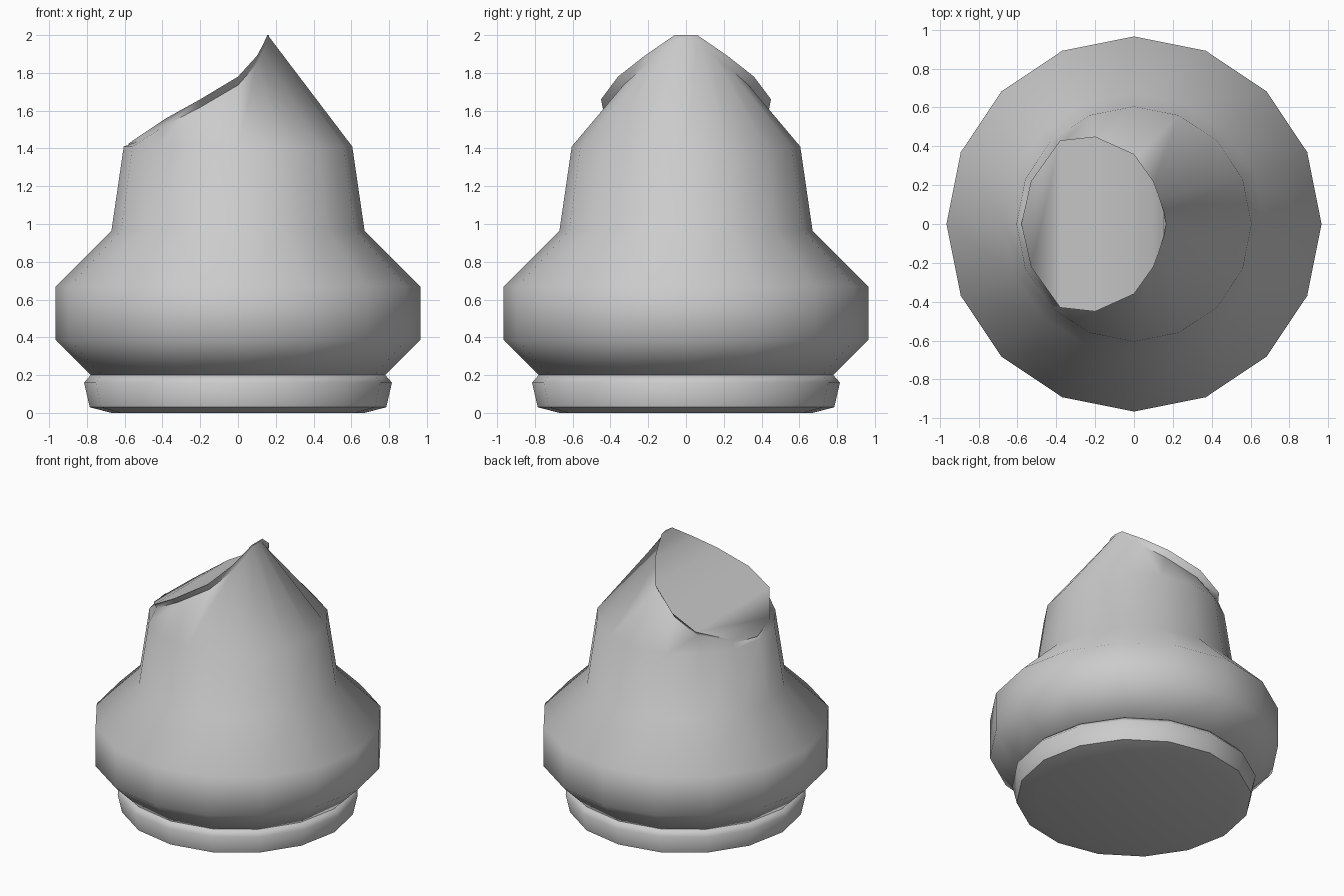
import bpy, bmesh, math

SIDES = 16

cube = bpy.data.objects.get("Cube")
if cube:
    bpy.data.objects.remove(cube, do_unlink=True)

# Single plain grey material
grey = bpy.data.materials.new("plain grey")
grey.use_nodes = True
colour = (0.6, 0.6, 0.6, 1)
grey.diffuse_color = colour
grey.node_tree.nodes["Principled BSDF"].inputs["Base Color"].default_value = colour


def ring(bm, radius, z):
    step = math.tau / SIDES
    return [bm.verts.new((radius * math.cos(i * step), radius * math.sin(i * step), z))
            for i in range(SIDES)]


def bridge(bm, low, high):
    for i in range(SIDES):
        j = (i + 1) % SIDES
        bm.faces.new((low[i], low[j], high[j], high[i]))


def lathe(bm, profile):
    rings = [ring(bm, r, z) for r, z in profile]
    for low, high in zip(rings, rings[1:]):
        bridge(bm, low, high)
    return rings


def finish(bm, name):
    bmesh.ops.recalc_face_normals(bm, faces=bm.faces)
    mesh = bpy.data.meshes.new(name)
    bm.to_mesh(mesh)
    bm.free()
    mesh.materials.append(grey)
    obj = bpy.data.objects.new(name, mesh)
    bpy.context.collection.objects.link(obj)
    bpy.ops.object.select_all(action="DESELECT")
    bpy.context.view_layer.objects.active = obj
    obj.select_set(True)
    bpy.ops.object.shade_smooth_by_angle(angle=math.radians(62))


# Low rounded foot
bm = bmesh.new()
foot = lathe(bm, [(0.67, 0), (0.785, 0.03), (0.815, 0.16), (0.78, 0.2)])
bm.faces.new(foot[0])
bm.faces.new(foot[-1])
finish(bm, "foot")

# Bulging body and neck
bm = bmesh.new()
body = lathe(bm, [(0.78, 0.2), (0.965, 0.385), (0.965, 0.67),
                  (0.67, 0.965), (0.605, 1.41)])
bm.faces.new(body[0])

# Leaning crown: half of its rim from the tip round to the low side
half = [(0.165, 0, 2), (0.155, 0.06, 2), (0.13, 0.14, 1.945), (0.1, 0.22, 1.89),
        (0, 0.36, 1.78), (-0.2, 0.45, 1.66), (-0.38, 0.43, 1.56),
        (-0.53, 0.22, 1.46), (-0.58, 0, 1.425)]
rim_points = half + [(x, -y, z) for x, y, z in half[-2:0:-1]]
rim = [bm.verts.new(p) for p in rim_points]

# Small overhanging lip below the rim, fading out at both ends
under = []
for i, (x, y, z) in enumerate(rim_points):
    fade = math.sin(math.pi * min(i, SIDES - i) / 8)
    under.append(bm.verts.new((x, y * (1 - 0.08 * fade), z - 0.01 - 0.035 * fade)))
bridge(bm, body[-1], under)
bridge(bm, under, rim)

# Sloping cap across the rim
bm.faces.new((rim[0], rim[1], rim[-1]))
for i in range(1, 7):
    bm.faces.new((rim[i], rim[i + 1], rim[-i - 1], rim[-i]))
bm.faces.new((rim[7], rim[8], rim[9]))
finish(bm, "body_and_crown")
